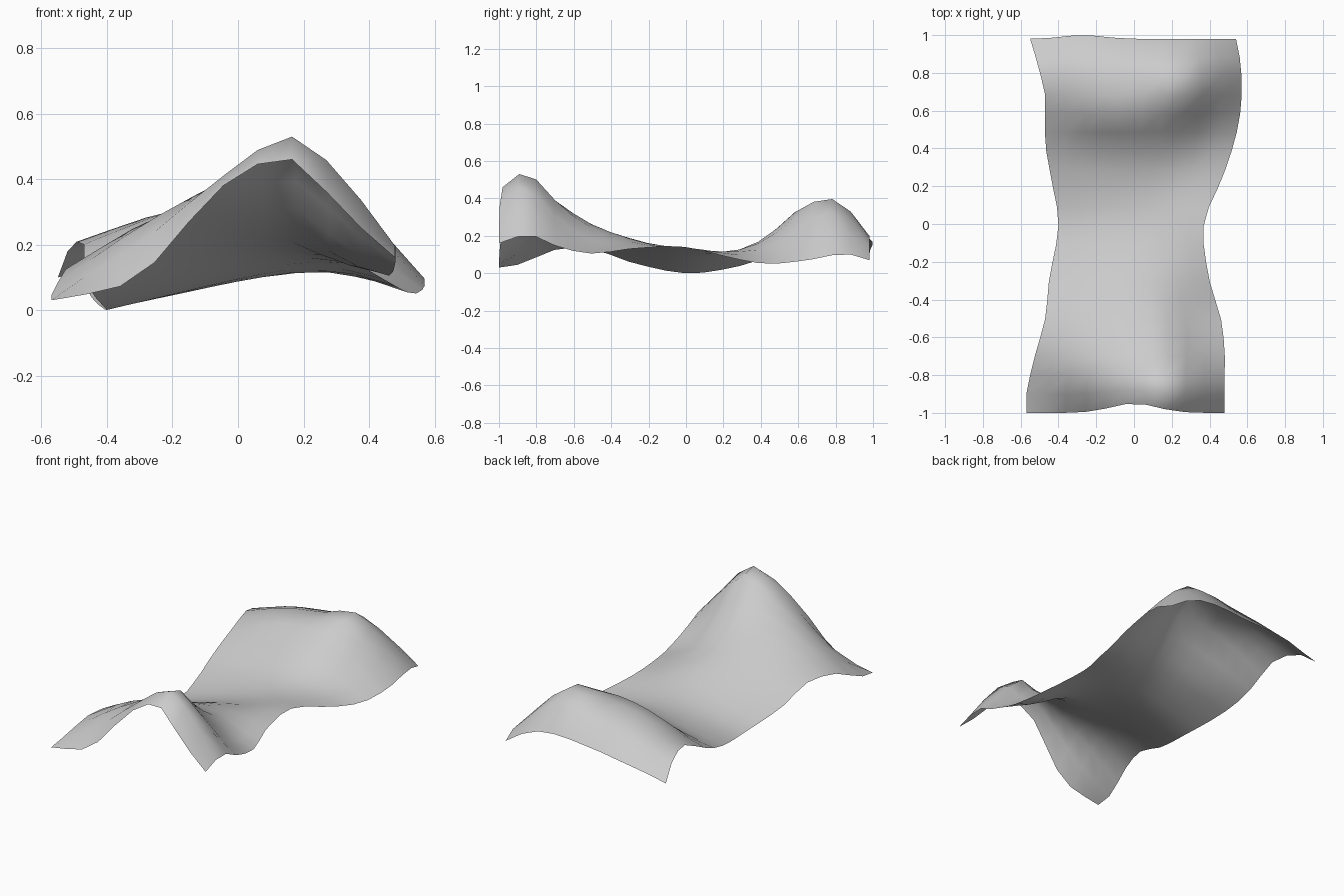
import bpy
import bmesh
import math

cube = bpy.data.objects.get("Cube")
if cube:
    bpy.data.objects.remove(cube, do_unlink=True)

# Places across the width where the cross-sections are measured
ACROSS = [0, 0.25, 0.5, 0.7, 0.85, 1]

# Cross-sections: y, left and right edge, then six heights in hundredths
SECTIONS = [
    (-1, -57, 48, 3, 10, 38, 46, 30, 16),
    (-.9, -57, 48, 4.5, 20, 41, 53, 40, 19.5),
    (-.8, -55, 48, 8.5, 26, 40, 50, 36, 19.5),
    (-.68, -52, 48, 13, 27, 35, 37, 24, 14),
    (-.5, -47, 46, 13, 22, 26, 24, 15, 10.5),
    (-.3, -45, 40, 6, 13, 18, 18.5, 16, 13),
    (0, -40, 37, 0, 4.5, 9, 12, 13.5, 14),
    (.25, -44, 47, 3, 7, 11, 12, 11, 8),
    (.43, -47, 53, 8.5, 14, 19, 18, 11, 5),
    (.57, -47, 56, 15, 27, 32, 29, 17, 6),
    (.68, -47, 57, 20, 30, 35, 38, 24, 7.5),
    (.77, -49, 57, 21, 30, 34.5, 40, 27, 9.5),
    (.88, -52, 56, 18, 26, 30.5, 33, 25, 10),
    (.98, -55, 54, 10, 16, 18.5, 20, 17, 7),
]


def smooth_curve(xs, ys, x):
    """Smooth curve through the points (xs, ys), evaluated at x."""
    last = len(xs) - 1
    i = max(k for k in range(last) if xs[k] <= x or k == 0)

    def slope(k):
        a, b = max(k - 1, 0), min(k + 1, last)
        return (ys[b] - ys[a]) / (xs[b] - xs[a])

    h = xs[i + 1] - xs[i]
    t = (x - xs[i]) / h
    rise = ys[i + 1] - ys[i]
    blend = t * t * (3 - 2 * t)
    bend = t * (1 - t) * ((1 - t) * slope(i) - t * slope(i + 1))
    return ys[i] + rise * blend + h * bend


def bump(value, centre, width):
    return math.exp(-((value - centre) / width) ** 2)


def section_at(y):
    """Edges and heights of the cross-section at y."""
    stations = [s[0] for s in SECTIONS]
    return [smooth_curve(stations, column, y) / 100
            for column in list(zip(*SECTIONS))[1:]]


def build_cloth(columns, rows):
    bm = bmesh.new()
    grid = []
    start, end = SECTIONS[0][0], SECTIONS[-1][0]
    for r in range(rows + 1):
        y = start + (end - start) * r / rows
        left, right, *heights = section_at(y)
        row = []
        for c in range(columns + 1):
            s = c / columns
            x = left + (right - left) * s
            z = max(0, smooth_curve(ACROSS, heights, s))
            # The hem is drawn in at the front and bows out at the back
            hem = (0.05 * bump(x, 0, 0.17) * bump(y, start, 0.12)
                   + 0.02 * bump(x, -0.27, 0.15) * bump(y, end, 0.12))
            row.append(bm.verts.new((x, y + hem, z)))
        grid.append(row)
    for near, far in zip(grid, grid[1:]):
        for c in range(columns):
            bm.faces.new((near[c], near[c + 1], far[c + 1], far[c]))
    for face in bm.faces:
        face.smooth = True
    mesh = bpy.data.meshes.new("draped_cloth")
    bm.to_mesh(mesh)
    bm.free()
    return mesh


# Plain pale grey fabric
fabric = bpy.data.materials.new("pale_grey_fabric")
fabric.use_nodes = True
colour = (0.6, 0.6, 0.6, 1)
fabric.diffuse_color = colour
fabric.node_tree.nodes["Principled BSDF"].inputs["Base Color"].default_value = colour

# Draped sheet
cloth = bpy.data.objects.new("draped_cloth", build_cloth(10, 20))
cloth.data.materials.append(fabric)
bpy.context.collection.objects.link(cloth)
